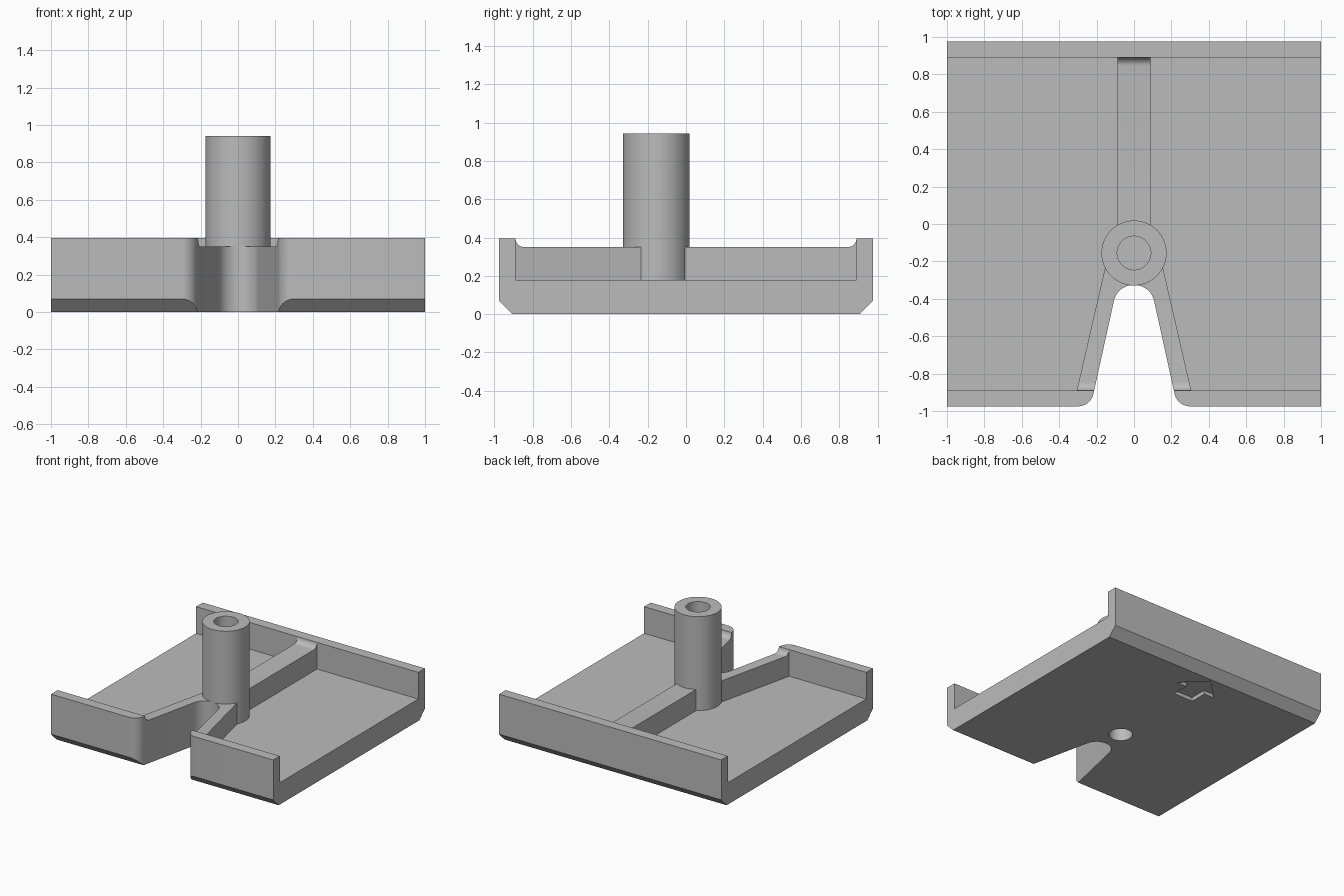
import bpy, bmesh
from math import sin, cos, radians

if "Cube" in bpy.data.objects:
    bpy.data.objects.remove(bpy.data.objects["Cube"], do_unlink=True)

grey = bpy.data.materials.new("plain grey")
grey.use_nodes = True
colour = (0.5, 0.5, 0.5, 1)
grey.diffuse_color = colour
grey.node_tree.nodes["Principled BSDF"].inputs["Base Color"].default_value = colour


def prism(name, points, lo, hi, axis="z"):
    """Extrude an outline: (x, y) along z, or (y, z) along x."""
    bm = bmesh.new()
    place = (lambda p, d: (p[0], p[1], d)) if axis == "z" else (lambda p, d: (d, p[0], p[1]))
    face = bm.faces.new([bm.verts.new(place(p, lo)) for p in points])
    out = bmesh.ops.extrude_face_region(bm, geom=[face])
    shift = (0, 0, hi - lo) if axis == "z" else (hi - lo, 0, 0)
    bmesh.ops.translate(bm, vec=shift, verts=[v for v in out["geom"] if isinstance(v, bmesh.types.BMVert)])
    bmesh.ops.recalc_face_normals(bm, faces=bm.faces)
    mesh = bpy.data.meshes.new(name)
    bm.to_mesh(mesh)
    bm.free()
    mesh.materials.append(grey)
    ob = bpy.data.objects.new(name, mesh)
    bpy.context.collection.objects.link(ob)
    return ob


def arc(cx, cy, r, start, end, steps):
    angles = [radians(start + (end - start) * i / steps) for i in range(steps + 1)]
    return [(cx + r * cos(a), cy + r * sin(a)) for a in angles]


def mirrored(half):
    """Close an outline by reflecting its half across the first axis."""
    return half + [(-a, b) for a, b in reversed(half)]


def cylinder(name, r, lo, hi):
    return prism(name, arc(0, POST_Y, r, 0, 360, 64)[:-1], lo, hi)


def combine(target, tool, operation):
    mod = target.modifiers.new("combine", "BOOLEAN")
    mod.operation, mod.solver, mod.object = operation, "EXACT", tool
    bpy.ops.object.select_all(action="DESELECT")
    bpy.context.view_layer.objects.active = target
    target.select_set(True)
    bpy.ops.object.modifier_apply(modifier=mod.name)
    bpy.data.objects.remove(tool, do_unlink=True)


POST_Y = -0.155
WALL, END, TOP, RIB_TOP, FLOOR = 0.89, 0.975, 0.395, 0.35, 0.178

# Tray: floor, front and back walls, chamfered lower edges
tray = prism("tray", mirrored([(0.905, 0), (END, 0.07), (END, TOP), (WALL, TOP), (WALL, FLOOR)]), -1, 1, "x")

# Ribs: plan outline trimmed to a side profile that curves up into the walls
fillet = arc(WALL - 0.045, TOP, 0.045, 0, -90, 8)
rib_profile = mirrored([(0.92, 0.1), (0.92, 0.3)] + fillet)
for name, plan in (
    ("back_rib", mirrored([(0.088, POST_Y), (0.088, 0.95)])),
    ("notch_ribs", mirrored([(0.315, -0.93), (0.155, -0.235), (0.08, POST_Y)])),
):
    rib = prism(name, plan, 0, 0.6)
    combine(rib, prism("rib_section", rib_profile, -0.5, 0.5, "x"), "INTERSECT")
    combine(tray, rib, "UNION")

# Notch with a round inner end and rounded mouth corners
notch = mirrored(
    arc(0, -0.435, 0.11, 89, 12.5, 12)
    + arc(0.3, -0.89, 0.085, 192.5, 270, 12)
    + [(0.3, -1.1)]
)
combine(tray, prism("notch_cutter", notch, -0.1, 0.6), "DIFFERENCE")

# Post, trimmed where it meets the notch
post = cylinder("post", 0.174, 0.1, 0.942)
combine(post, prism("post_trim", notch, -0.1, RIB_TOP), "DIFFERENCE")
combine(tray, post, "UNION")

# Blind bores from above and below
combine(tray, cylinder("top_bore", 0.09, 0.35, 1.1), "DIFFERENCE")
combine(tray, cylinder("bottom_bore", 0.088, -0.1, 0.3), "DIFFERENCE")

# Direction arrow sunk into the underside
arrow = [(0.087, 0.57), (0.087, 0.71), (0.178, 0.71), (0, 0.885),
         (-0.178, 0.71), (-0.087, 0.71), (-0.087, 0.57)]
combine(tray, prism("arrow_cutter", arrow, -0.1, 0.03), "DIFFERENCE")

tray.select_set(True)
bpy.ops.object.shade_smooth_by_angle(angle=radians(30))
